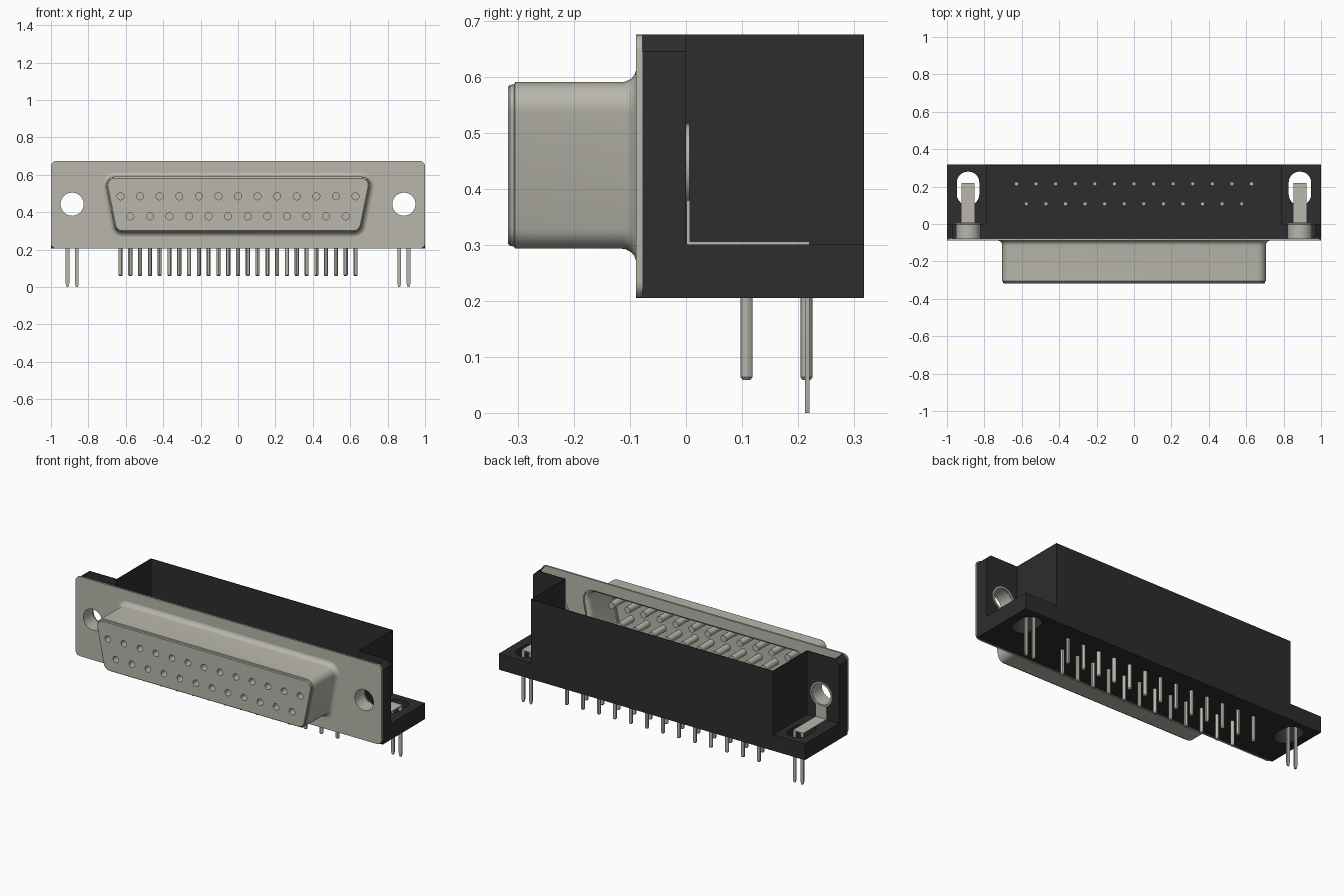
import bpy, bmesh
from math import cos, sin, pi, atan2, tan
from mathutils import Vector

if "Cube" in bpy.data.objects:
    bpy.data.objects.remove(bpy.data.objects["Cube"])


def material(name, color, rough):
    m = bpy.data.materials.new(name)
    m.use_nodes = True
    m.diffuse_color = color
    node = m.node_tree.nodes["Principled BSDF"]
    node.inputs["Base Color"].default_value = color
    node.inputs["Roughness"].default_value = rough
    return m


METAL = material("warm grey metal", (0.48, 0.47, 0.41, 1), 0.5)
BLACK = material("black plastic", (0.026, 0.026, 0.026, 1), 0.6)


def finish(name, bm, mat, smooth=True):
    bmesh.ops.recalc_face_normals(bm, faces=bm.faces)
    mesh = bpy.data.meshes.new(name)
    bm.to_mesh(mesh)
    bm.free()
    mesh.materials.clear()
    mesh.materials.append(mat)
    obj = bpy.data.objects.new(name, mesh)
    bpy.context.collection.objects.link(obj)
    if smooth:
        bpy.ops.object.select_all(action="DESELECT")
        obj.select_set(True)
        bpy.context.view_layer.objects.active = obj
        bpy.ops.object.shade_smooth_by_angle(angle=pi / 6)
    return obj


def rounded(corners, radius, grow=0.0, steps=6):
    """Counterclockwise outline with rounded corners, pushed outward by grow."""
    pts, n = [], len(corners)
    for i in range(n):
        a, b, c = (Vector(corners[(i + k) % n]) for k in (-1, 0, 1))
        d1, d2 = (b - a).normalized(), (c - b).normalized()
        n1, n2 = Vector((d1.y, -d1.x)), Vector((d2.y, -d2.x))
        turn = atan2(d1.cross(d2), d1.dot(d2))
        center = b - d1 * radius * tan(turn / 2) - n1 * radius
        start = atan2(n1.y, n1.x)
        for k in range(steps + 1):
            t = start + turn * k / steps
            pts.append((center.x + (radius + grow) * cos(t),
                        center.y + (radius + grow) * sin(t)))
    return pts


def circle(x, y, r, n=24):
    return [(x + r * cos(2 * pi * k / n), y + r * sin(2 * pi * k / n)) for k in range(n)]


def rect(x0, x1, y0, y1):
    return [(x0, y0), (x1, y0), (x1, y1), (x0, y1)]


def plate(name, loops, w0, w1, plane, mat):
    """Flat plate: first loop is the outline, the others are holes."""
    cu = bpy.data.curves.new(name, "CURVE")
    cu.dimensions = "2D"
    cu.fill_mode = "BOTH"
    cu.extrude = (w1 - w0) / 2
    for loop in loops:
        sp = cu.splines.new("POLY")
        sp.points.add(len(loop) - 1)
        for p, q in zip(sp.points, loop):
            p.co = (q[0], q[1], 0, 1)
        sp.use_cyclic_u = True
    tmp = bpy.data.objects.new(name, cu)
    bpy.context.collection.objects.link(tmp)
    mesh = bpy.data.meshes.new_from_object(
        tmp.evaluated_get(bpy.context.evaluated_depsgraph_get()))
    bm = bmesh.new()
    bm.from_mesh(mesh)
    bpy.data.objects.remove(tmp)
    bpy.data.meshes.remove(mesh)
    bmesh.ops.remove_doubles(bm, verts=bm.verts, dist=1e-5)
    for v in bm.verts:
        u, t, w = v.co
        w += (w0 + w1) / 2
        v.co = {"XY": (u, t, w), "XZ": (u, w, t), "YZ": (w, u, t)}[plane]
    return finish(name, bm, mat)


def loft(name, rings, mat, cap=False):
    """Skin a list of closed rings of 3D points."""
    bm = bmesh.new()
    rows = [[bm.verts.new(p) for p in ring] for ring in rings]
    for a, b in zip(rows, rows[1:]):
        for i in range(len(a)):
            j = (i + 1) % len(a)
            bm.faces.new((a[i], a[j], b[j], b[i]))
    if cap:
        bm.faces.new(rows[-1])
    return finish(name, bm, mat)


def ring_y(loop, y):
    return [(u, y, v) for u, v in loop]


# Key levels
BOTTOM, LEDGE, TOP = 0.205, 0.30, 0.675
FRONT, BACK, SIDE = -0.078, 0.318, 0.79
HOLE_X, HOLE_Z, HOLE_R = 0.887, 0.443, 0.062
PITCH = 0.1047
D_SHAPE = [(-0.655, 0.293), (0.655, 0.293), (0.715, 0.59), (-0.715, 0.59)]
upper = [((i - 6) * PITCH, 0.485) for i in range(13)]
lower = [((i - 5.5) * PITCH, 0.378) for i in range(12)]

# Metal flange with shell opening and screw holes
plate("front_flange",
      [rounded(rect(-1, 1, BOTTOM, TOP), 0.03), rounded(D_SHAPE, 0.045, 0.022)]
      + [circle(s * HOLE_X, HOLE_Z, HOLE_R) for s in (-1, 1)],
      -0.089, FRONT, "XZ", METAL)

# D shaped shell, flared into the flange, with a lipped front edge
profile = [(-0.089, 0.022), (-0.092, 0.013), (-0.098, 0.006), (-0.108, 0.001),
           (-0.115, 0), (-0.305, 0), (-0.307, -0.004), (-0.314, -0.005), (-0.318, -0.009)]
loft("shell", [ring_y(rounded(D_SHAPE, 0.045, g), y) for y, g in profile], METAL)
plate("contact_face", [rounded(D_SHAPE, 0.045, -0.009)]
      + [circle(x, z, 0.019, 16) for x, z in upper + lower],
      -0.318, -0.312, "XZ", METAL)

# Blind contact sockets behind the face
for x, z in upper + lower:
    loft("contact_socket", [ring_y(circle(x, z, 0.0195, 16), y) for y in (-0.316, -0.2)],
         METAL, cap=True)

# Open topped housing: floor, back wall, side walls
T_SHAPE = [(-1, FRONT), (1, FRONT), (1, 0), (SIDE, 0), (SIDE, BACK),
           (-SIDE, BACK), (-SIDE, 0), (-1, 0)]
plate("housing_floor", [T_SHAPE], BOTTOM, BOTTOM + 0.005, "XY", BLACK)
plate("back_wall", [rect(-SIDE, SIDE, BOTTOM, TOP)], BACK - 0.004, BACK, "XZ", BLACK)

for s, side in ((1, "left"), (-1, "right")):
    a, b = sorted((s * SIDE, s * 1.0))
    plate(side + "_side_wall", [rect(0, BACK, BOTTOM, TOP)],
          s * SIDE - 0.002, s * SIDE + 0.002, "YZ", BLACK)

    # Mounting ear wall with cut top corner and screw hole
    ear = [(s * x, z) for x, z in ((SIDE, BOTTOM), (1, BOTTOM), (1, TOP - 0.03),
                                   (0.97, TOP), (SIDE, TOP))]
    plate(side + "_ear_wall", [ear, circle(s * HOLE_X, HOLE_Z, HOLE_R)],
          -0.004, 0, "XZ", BLACK)
    bm = bmesh.new()
    rows = [[bm.verts.new((x, y, z)) for x, z in ear[1:4]] for y in (FRONT, 0)]
    for i in range(2):
        bm.faces.new((rows[0][i], rows[0][i + 1], rows[1][i + 1], rows[1][i]))
    finish(side + "_ear_edge", bm, BLACK, smooth=False)

    # Ledge with a slot for the board lock
    slot = rounded(rect(s * HOLE_X - 0.06, s * HOLE_X + 0.06, 0.1, 0.28), 0.058)
    plate(side + "_ledge", [rect(a, b, 0, BACK), slot], BOTTOM, LEDGE, "XY", BLACK)

    # Screw barrel and its rim
    loft(side + "_screw_barrel",
         [ring_y(circle(s * HOLE_X, HOLE_Z, r), y) for r, y in
          ((HOLE_R, -0.08), (HOLE_R, 0.006), (0.073, 0.006), (0.073, 0), (0.066, 0),
           (0.066, -0.08))], METAL)

    # Board lock: upright strip, flat strip and two prongs
    x0, x1 = s * HOLE_X - 0.035, s * HOLE_X + 0.035
    plate(side + "_lock_upright", [rect(x0, x1, LEDGE, 0.38)], 0.001, 0.007, "XZ", METAL)
    plate(side + "_lock_strip", [rect(x0, x1, 0.001, 0.22)], LEDGE, 0.306, "XY", METAL)
    for k in (-1, 1):
        c = s * HOLE_X + k * 0.025
        prong = [(c - 0.005, 0), (c + 0.005, 0), (c + 0.01, 0.02), (c + 0.01, LEDGE),
                 (c - 0.01, LEDGE), (c - 0.01, 0.02)]
        plate(side + "_lock_prong", [prong], 0.212, 0.22, "XZ", METAL)

# Solder pins in two staggered rows
for row, y in ((upper, 0.215), (lower, 0.108)):
    for x, _ in row:
        rings = [[(u, v, z) for u, v in circle(x, y, r, 12)]
                 for z, r in ((0.225, 0.011), (0.064, 0.011), (0.059, 0.007))]
        pin = loft("solder_pin", rings, METAL, cap=True)
        plate("pin_top", [circle(x, y, 0.011, 12)], 0.222, 0.225, "XY", METAL)
